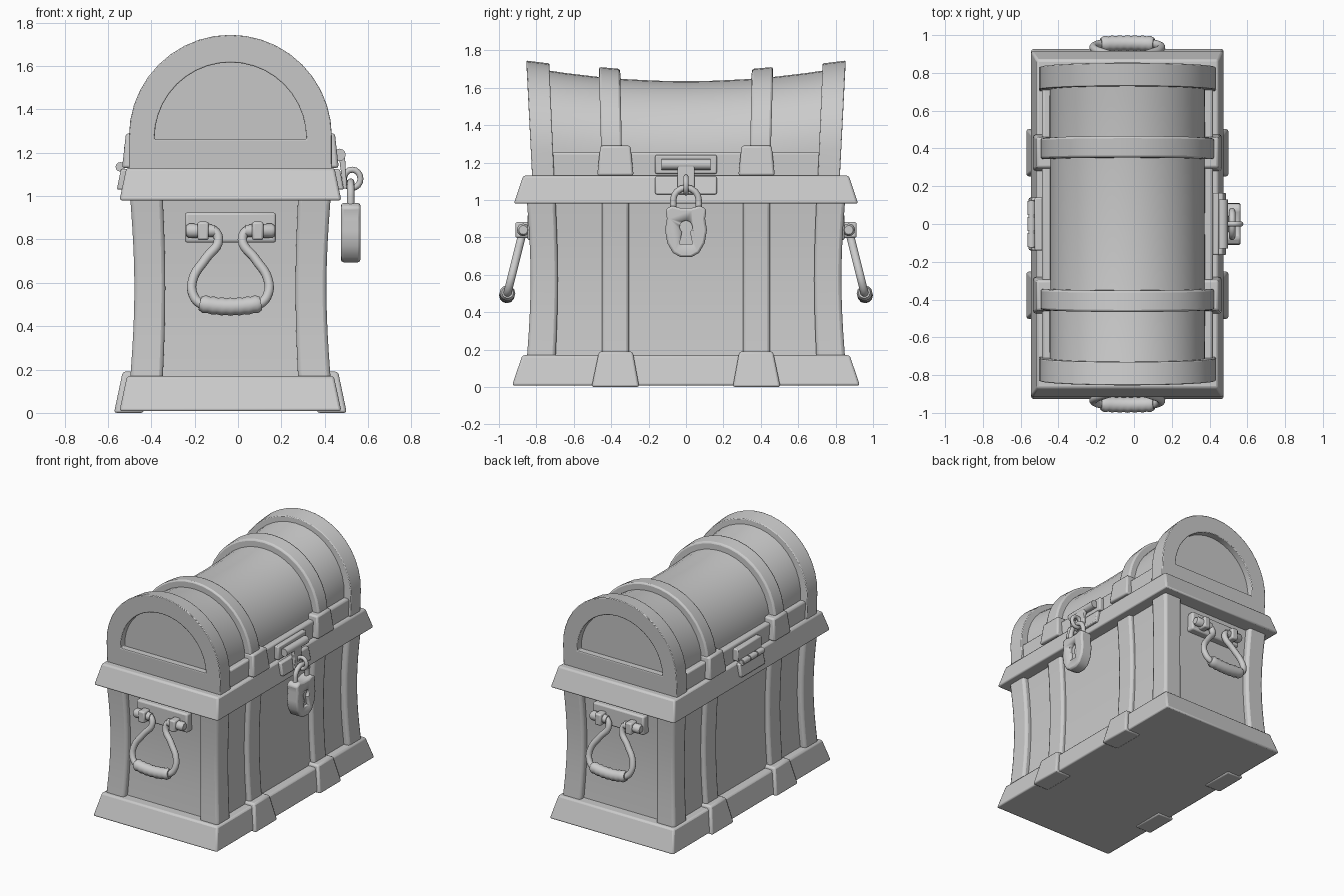
import bpy, bmesh, math

if "Cube" in bpy.data.objects:
    bpy.data.objects.remove(bpy.data.objects["Cube"])

CX = -0.035  # chest body centre in x; all helper coordinates are relative to it


def finish(ob, angle=35):
    bpy.ops.object.select_all(action='DESELECT')
    ob.select_set(True)
    bpy.context.view_layer.objects.active = ob
    bpy.ops.object.shade_smooth_by_angle(angle=math.radians(angle))
    return ob


def loft(name, rings, bevel=0.0, seg=2, closed=False):
    """Skin equal-length rings; cap the ends, or join last to first."""
    bm = bmesh.new()
    R = [[bm.verts.new((x + CX, y, z)) for x, y, z in r] for r in rings]
    n = len(R[0])
    pairs = list(zip(R, R[1:])) + ([(R[-1], R[0])] if closed else [])
    for a, b in pairs:
        for i in range(n):
            j = (i + 1) % n
            bm.faces.new((a[i], a[j], b[j], b[i]))
    if not closed:
        bm.faces.new(R[0])
        bm.faces.new(R[-1])
    bmesh.ops.recalc_face_normals(bm, faces=bm.faces)
    me = bpy.data.meshes.new(name)
    bm.to_mesh(me)
    bm.free()
    ob = bpy.data.objects.new(name, me)
    bpy.context.collection.objects.link(ob)
    if bevel:
        m = ob.modifiers.new("Bevel", 'BEVEL')
        m.width, m.segments = bevel, seg
        m.limit_method, m.angle_limit = 'ANGLE', math.radians(40)
    return finish(ob)


def rect(x0, x1, y0, y1, z):
    return [(x0, y0, z), (x1, y0, z), (x1, y1, z), (x0, y1, z)]


def slab(name, x0, x1, y0, y1, z0, z1, bevel=0.006):
    return loft(name, [rect(x0, x1, y0, y1, z0), rect(x0, x1, y0, y1, z1)], bevel)


def tube(name, pts, r, radii=None, smooth=False, cyclic=False):
    cu = bpy.data.curves.new(name, 'CURVE')
    cu.dimensions = '3D'
    cu.bevel_depth, cu.bevel_resolution, cu.use_fill_caps = r, 4, True
    cu.resolution_u = 6
    sp = cu.splines.new('BEZIER' if smooth else 'POLY')
    p = sp.bezier_points if smooth else sp.points
    p.add(len(pts) - 1)
    for i, (x, y, z) in enumerate(pts):
        if smooth:
            p[i].co = (x + CX, y, z)
            p[i].handle_left_type = p[i].handle_right_type = 'AUTO'
        else:
            p[i].co = (x + CX, y, z, 1)
        if radii:
            p[i].radius = radii[i]
    sp.use_cyclic_u = cyclic
    ob = bpy.data.objects.new(name, cu)
    bpy.context.collection.objects.link(ob)
    bpy.ops.object.select_all(action='DESELECT')
    ob.select_set(True)
    bpy.context.view_layer.objects.active = ob
    bpy.ops.object.convert(target='MESH')
    return finish(bpy.context.view_layer.objects.active, 50)


# Body with waisted sides, corner posts and side straps
levels = [(0.1 + 0.95 * i / 10, 0.024 * math.sin(math.pi * i / 10)) for i in range(11)]
loft("body", [rect(-.425 + d, .425 - d, -.81 + d, .81 - d, z) for z, d in levels])
for sx in (-1, 1):
    for sy in (-1, 1):
        loft("corner_post", [rect(sx * (.315 - d * .6), sx * (.467 - d), sy * (.70 - d * .6),
                                  sy * (.855 - d), z) for z, d in levels], 0.018)
        loft("body_strap", [rect(sx * .38, sx * (.458 - d), sy * .305, sy * .45, z)
                            for z, d in levels], 0.016)
        # Trapezoid clips on the base and the lid
        loft("base_clip", [rect(sx * .40, sx * .537, sy * .25, sy * .505, 0),
                           rect(sx * .40, sx * .497, sy * .285, sy * .465, .19)], 0.012)
        loft("lid_clip", [rect(sx * .38, sx * .50, sy * .28, sy * .475, 1.13),
                          rect(sx * .38, sx * .482, sy * .297, sy * .458, 1.29)], 0.012)

# Flared base and rim
loft("base", [rect(-.512, .512, -.93, .93, .008), rect(-.477, .477, -.875, .875, .17)], 0.012)
loft("rim", [rect(-.512, .512, -.92, .92, .98), rect(-.48, .48, -.87, .87, 1.13)], 0.012)


# Lid: sagging barrel, raised bands and framed ends
def arch(r, spring, bottom, y, n=20):
    prof = [(r, bottom)] + [(r * math.cos(math.pi * i / n), spring + r * math.sin(math.pi * i / n))
                            for i in range(n + 1)] + [(-r, bottom)]
    return [(x, y * (1 + .037 * (z - 1.13) / .6), z) for x, z in prof]


def sag(y):
    return 0.112 * y * y


loft("lid_barrel", [arch(.412, 1.223 + sag(y), 1.12, y) for y in [-.775 + .155 * i for i in range(11)]])
slab("lid_lower_frame", -.452, .452, -.79, .79, 1.11, 1.255, 0.012)
for s in (-1, 1):
    loft("lid_band", [arch(.462, 1.225 + sag(y) * 1.05, 1.12, s * y) for y in (.34, .45)], 0.012)
    a, b = s * .705, s * .823
    loft("lid_end_frame", [arch(.468, 1.262, 1.115, a), arch(.468, 1.277, 1.115, b),
                           arch(.35, 1.267, 1.262, b), arch(.35, 1.267, 1.262, a)], 0.012, closed=True)

# Drop handles on both ends
for s in (-1, 1):
    def at(x, z):
        return (x, s * (.87 + (.84 - z) * .25), z)
    slab("handle_plate", -.21, .21, s * .76, s * .848, .785, .925, 0.012)
    half = [(.15, .84), (.085, .845), (.055, .80), (.115, .71), (.172, .62), (.172, .545), (.13, .50)]
    path = [at(x, z) for x, z in half] + [at(0, .49)] + [at(-x, z) for x, z in reversed(half)]
    tube("handle_loop", path, .022, smooth=True)
    xs = [-.14 + .02 * i for i in range(15)]
    rad = [.75 if i in (0, 14) else (1.0 if i % 2 else .9) for i in range(15)]
    tube("handle_grip", [at(x, .49 + .8 * x * x) for x in xs], .042, rad)
    for sx in (-1, 1):
        tube("handle_pin", [(sx * x, s * .87, .84) for x in (.07, .19, .205)], .034, [.8, 1, .7])
        slab("handle_bracket", sx * .10, sx * .152, s * .83, s * .912, .797, .882, 0.01)


# Front latch plates, hasp and staple
def sloped_plate(name, sx, w):
    loft(name, [rect(sx * .46, sx * .524, -w, w, 1.03), rect(sx * .44, sx * .505, -w, w, 1.125)], 0.008)


sloped_plate("latch_lower_plate", 1, .165)
slab("latch_upper_plate", .42, .485, -.165, .165, 1.14, 1.24, 0.008)
tube("latch_barrel", [(.503, -.13, 1.19), (.503, .13, 1.19)], .029)
loft("hasp", [rect(.52, .538, -.045, .045, 1.035), rect(.50, .528, -.045, .045, 1.19)], 0.005)
tube("staple", [(.562 + .038 * math.cos(t * math.pi / 8), 0, 1.08 + .042 * math.sin(t * math.pi / 8))
                for t in range(16)], .014, cyclic=True)

# Padlock with shackle and sunken keyhole
shield = [(.03, .695), (.07, .717), (.1, .77), (.112, .84), (.102, .9), (.11, .95), (.075, .97), (.03, .957)]
outline = shield + [(-y, z) for y, z in reversed(shield)]
lock = loft("padlock", [[(x, y, z) for y, z in outline] for x in (.51, .60)], 0.012)
key = [(.034 * math.cos(math.radians(a)), .856 + .034 * math.sin(math.radians(a)))
       for a in range(-50, 231, 20)] + [(-.034, .765), (.034, .765)]
cutter = loft("keyhole_cutter", [[(x, y, z) for y, z in key] for x in (.575, .65)])
cut = lock.modifiers.new("Keyhole", 'BOOLEAN')
cut.object, cut.solver = cutter, 'EXACT'
cutter.hide_render = True
cutter.hide_set(True)
tube("shackle", [(.555, -.068, .94), (.555, -.068, 1.0)] +
     [(.555, -.068 * math.cos(t * math.pi / 8), 1.0 + .065 * math.sin(t * math.pi / 8)) for t in range(1, 8)] +
     [(.555, .068, 1.0), (.555, .068, .94)], .017)

# Back hinge
sloped_plate("hinge_lower_plate", -1, .14)
slab("hinge_upper_plate", -.492, -.42, -.14, .14, 1.14, 1.23, 0.008)
tube("hinge_pin", [(-.508, -.125, 1.135), (-.508, .125, 1.135)], .016)
for y in (-.085, 0, .085):
    tube("hinge_knuckle", [(-.508, y - .037, 1.135), (-.508, y + .037, 1.135)], .022)
